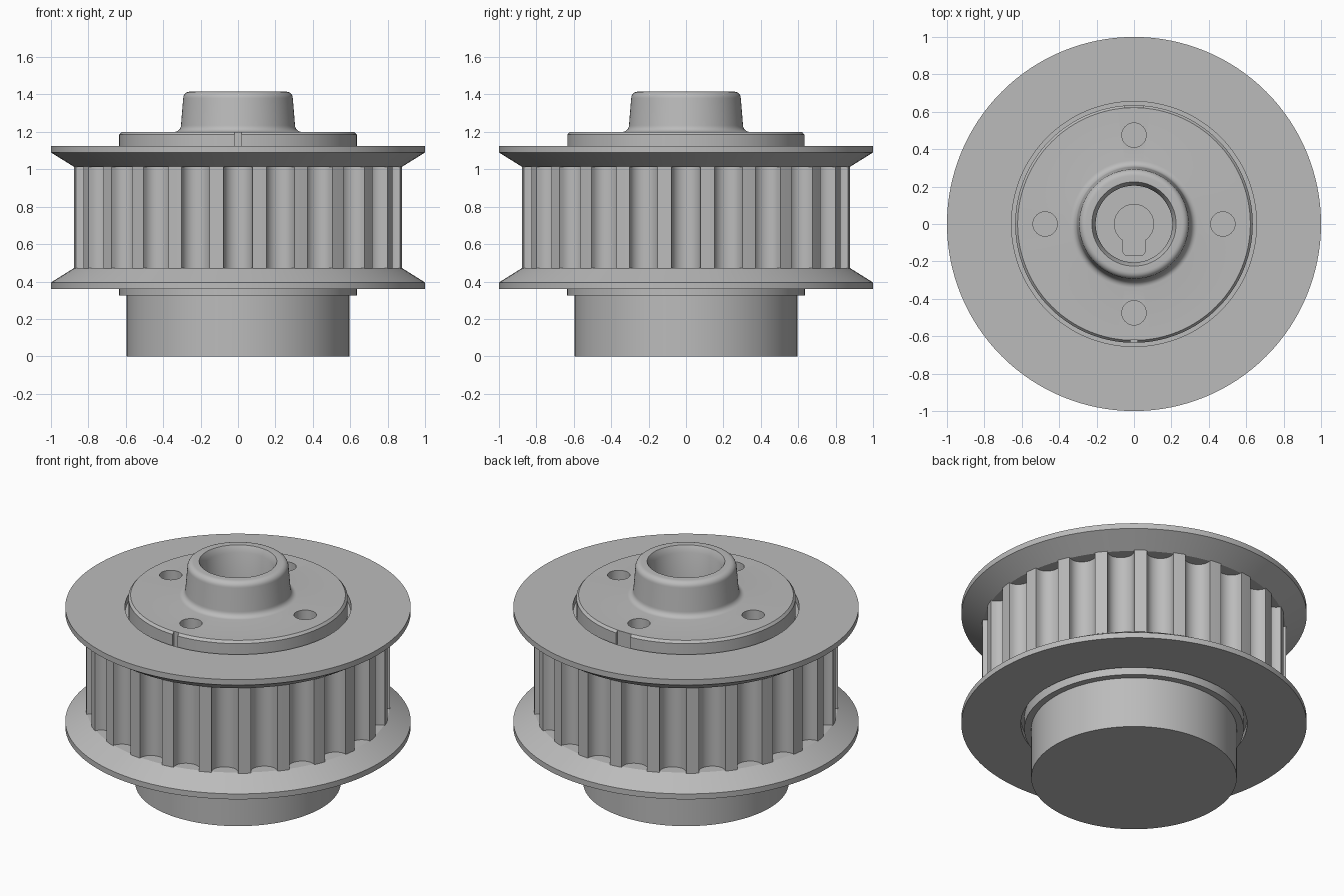
import bpy, bmesh
from math import sin, cos, pi, radians

cube = bpy.data.objects.get("Cube")
if cube:
    bpy.data.objects.remove(cube)

steel = bpy.data.materials.new("grey_steel")
steel.use_nodes = True
GREY = (0.5, 0.5, 0.5, 1)
steel.diffuse_color = GREY
steel.node_tree.nodes["Principled BSDF"].inputs["Base Color"].default_value = GREY


def finish(name, bm):
    bmesh.ops.remove_doubles(bm, verts=bm.verts, dist=1e-5)
    bmesh.ops.recalc_face_normals(bm, faces=bm.faces)
    mesh = bpy.data.meshes.new(name)
    bm.to_mesh(mesh)
    bm.free()
    mesh.materials.append(steel)
    obj = bpy.data.objects.new(name, mesh)
    bpy.context.collection.objects.link(obj)
    return obj


def lathe(name, profile, closed=False, steps=128):
    bm = bmesh.new()
    verts = [bm.verts.new((r, 0, z)) for r, z in profile]
    pairs = list(zip(verts, verts[1:]))
    if closed:
        pairs.append((verts[-1], verts[0]))
    edges = [bm.edges.new(p) for p in pairs]
    bmesh.ops.spin(bm, geom=verts + edges, cent=(0, 0, 0), axis=(0, 0, 1),
                   angle=2 * pi, steps=steps, use_merge=True)
    return finish(name, bm)


def prism(name, outline, low, high):
    bm = bmesh.new()
    face = bm.faces.new([bm.verts.new((x, y, low)) for x, y in outline])
    top = bmesh.ops.extrude_face_region(bm, geom=[face])["geom"]
    bmesh.ops.translate(bm, vec=(0, 0, high - low),
                        verts=[v for v in top if isinstance(v, bmesh.types.BMVert)])
    return finish(name, bm)


def box(x, y0, y1):
    return [(-x, y0), (x, y0), (x, y1), (-x, y1)]


def circle(cx, cy, r, n=40):
    return [(cx + r * cos(2 * pi * i / n), cy + r * sin(2 * pi * i / n)) for i in range(n)]


def activate(obj):
    bpy.ops.object.select_all(action='DESELECT')
    obj.select_set(True)
    bpy.context.view_layer.objects.active = obj


def cut(obj, cutter):
    mod = obj.modifiers.new("cut", 'BOOLEAN')
    mod.operation = 'DIFFERENCE'
    mod.solver = 'EXACT'
    mod.object = cutter
    activate(obj)
    bpy.ops.object.modifier_apply(modifier=mod.name)
    bpy.data.objects.remove(cutter)


# Hub: lower barrel, both collars, top boss and counterbore
fillet = [(0.34 - 0.035 * sin(a), 1.235 - 0.035 * cos(a))
          for a in [radians(15 * i) for i in range(7)]]
shoulder = [(0.258 + 0.035 * cos(a), 1.38 + 0.035 * sin(a))
            for a in [radians(15 * i) for i in range(7)]]
hub = lathe("hub", [(0, 0), (0.595, 0), (0.595, 0.325), (0.635, 0.325), (0.635, 0.40),
                    (0.68, 0.40), (0.68, 1.08), (0.635, 1.08), (0.635, 1.185), (0.622, 1.2)]
            + fillet + shoulder
            + [(0.225, 1.415), (0.205, 1.375), (0.205, 1.0), (0, 1.0)])

# Shaft bore with keyway
bore = [(0.105 * sin(a), 0.105 * cos(a)) for a in [radians(-145 + 10 * i) for i in range(30)]]
keyway = [(0.06, -0.15), (0.045, -0.168), (-0.045, -0.168), (-0.06, -0.15)]
cut(hub, prism("bore_cutter", bore + keyway, 0.3, 1.1))

# Four face holes
for x, y in [(1, 0), (0, 1), (-1, 0), (0, -1)]:
    cut(hub, prism("hole_cutter", circle(0.475 * x, 0.475 * y, 0.065), 1.0, 1.3))

# Notches in the collar edge
cut(hub, prism("front_notch_cutter", box(0.018, -0.7, -0.62), 1.1, 1.3))
cut(hub, prism("back_notch_cutter", box(0.05, 0.622, 0.7), 1.1, 1.3))

# Toothed belt ring: flat lands with rounded grooves between them
TEETH, TIP, ROOT = 24, 0.88, 0.80
PITCH = 2 * pi / TEETH
GROOVE = radians(5.1)
outline = []
for t in range(TEETH):
    for i in range(15):
        a = pi * i / 14
        depth = (TIP - ROOT) * sin(a) ** 0.8
        outline.append((t * PITCH - GROOVE * cos(a), TIP - depth))
    outline.append(((t + 0.5) * PITCH, TIP))
bm = bmesh.new()
loops = [[bm.verts.new((r * cos(a), r * sin(a), z)) for a, r in ring]
         for ring, z in [([(a, 0.66) for a, r in outline], 0.47), (outline, 0.47),
                         (outline, 1.015), ([(a, 0.66) for a, r in outline], 1.015)]]
for k in range(4):
    p, q = loops[k], loops[(k + 1) % 4]
    for i in range(len(p)):
        bm.faces.new((p[i - 1], p[i], q[i], q[i - 1]))
tooth_ring = finish("tooth_ring", bm)

# Flanges, mirrored about the middle of the tooth ring
section = [(0.655, 1.125), (1.0, 1.125), (1.0, 1.09), (0.875, 1.012), (0.655, 1.012)]
top_flange = lathe("top_flange", section, closed=True)
bottom_flange = lathe("bottom_flange", [(r, 1.485 - z) for r, z in section], closed=True)

for obj in (hub, tooth_ring, top_flange, bottom_flange):
    activate(obj)
    bpy.ops.object.shade_smooth_by_angle(angle=radians(30))
